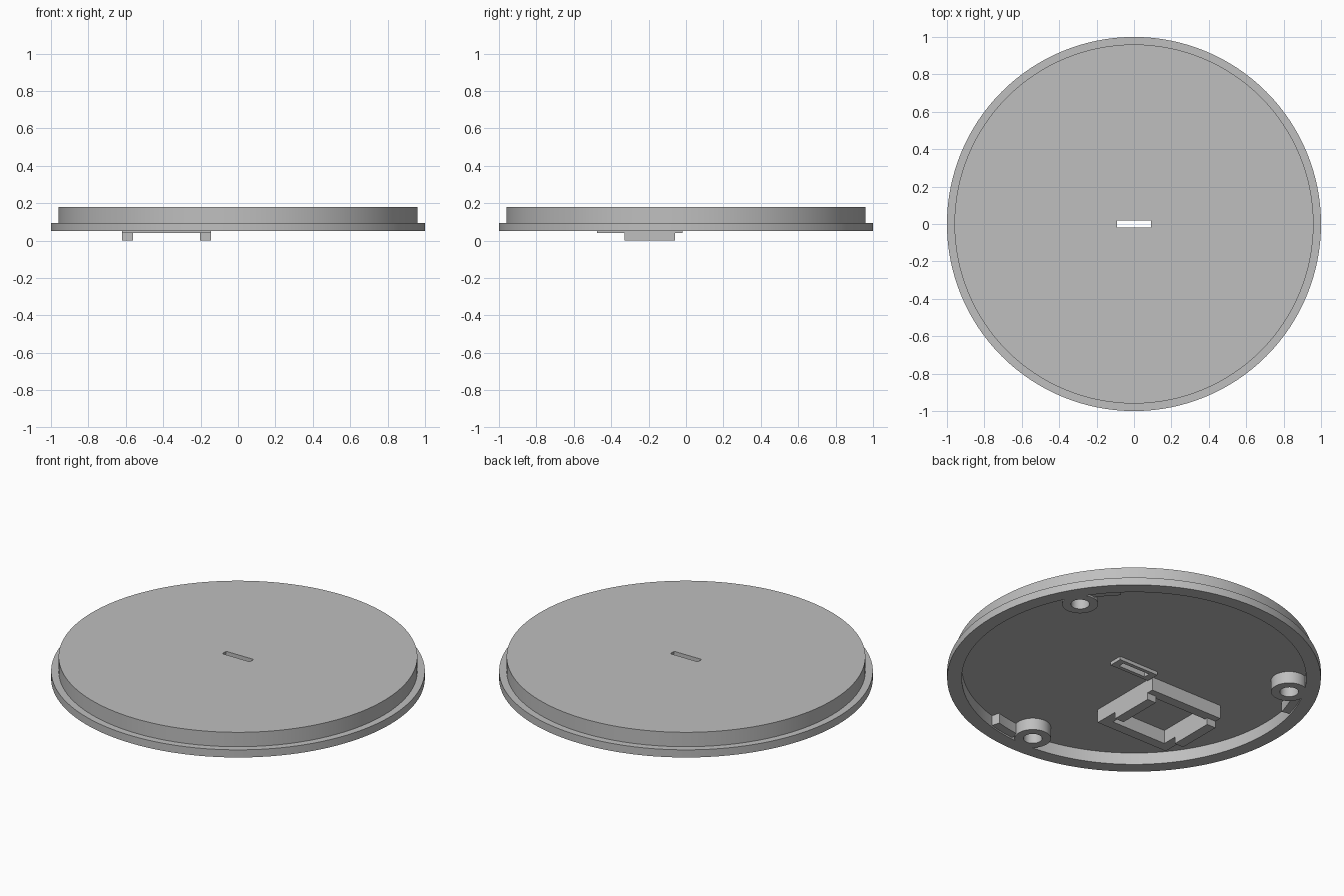
import bpy, bmesh
from math import radians, cos, sin, tau
from mathutils import Matrix, Vector

old = bpy.data.objects.get("Cube")
if old:
    bpy.data.objects.remove(old, do_unlink=True)

grey = bpy.data.materials.new("light_grey_plastic")
grey.use_nodes = True
COLOUR = (0.52, 0.52, 0.52, 1)
grey.diffuse_color = COLOUR
grey.node_tree.nodes["Principled BSDF"].inputs["Base Color"].default_value = COLOUR

CEILING = 0.12   # underside of the top plate
RIM = 0.05       # underside of the flange
INNER = 0.922    # inside radius of the wall
EMBED = 0.01     # how far parts sink into the plate


def finish(name, bm, smooth=False):
    bmesh.ops.recalc_face_normals(bm, faces=bm.faces)
    mesh = bpy.data.meshes.new(name)
    bm.to_mesh(mesh)
    bm.free()
    mesh.materials.append(grey)
    obj = bpy.data.objects.new(name, mesh)
    bpy.context.collection.objects.link(obj)
    bpy.ops.object.select_all(action='DESELECT')
    obj.select_set(True)
    bpy.context.view_layer.objects.active = obj
    if smooth:
        bpy.ops.object.shade_smooth_by_angle(angle=radians(30))
    return obj


def add_box(bm, x0, x1, y0, y1, z0, z1):
    size = Matrix.Diagonal((x1 - x0, y1 - y0, z1 - z0, 1))
    place = Matrix.Translation(((x0 + x1) / 2, (y0 + y1) / 2, (z0 + z1) / 2))
    bmesh.ops.create_cube(bm, size=1, matrix=place @ size)


def revolve(name, profile, steps, closed=False, centre=(0, 0), start=0, sweep=tau):
    """Turn an (r, z) profile about a vertical axis, capping partial sweeps."""
    bm = bmesh.new()
    verts = [bm.verts.new((r * cos(start), r * sin(start), z)) for r, z in profile]
    pairs = list(zip(verts, verts[1:]))
    if closed:
        pairs.append((verts[-1], verts[0]))
    edges = [bm.edges.new(p) for p in pairs]
    out = bmesh.ops.spin(bm, geom=verts + edges, cent=(0, 0, 0), axis=(0, 0, 1),
                         angle=sweep, steps=steps)
    if sweep < tau:
        bm.faces.new(verts)
        bm.faces.new([g for g in out["geom_last"] if isinstance(g, bmesh.types.BMVert)])
    bmesh.ops.remove_doubles(bm, verts=bm.verts, dist=1e-5)
    bmesh.ops.translate(bm, verts=bm.verts, vec=Vector((*centre, 0)))
    return finish(name, bm, smooth=True)


# Lid: top plate, stepped wall and flange in one turned profile
lid = revolve("lid", [(0, 0.18), (0.96, 0.18), (0.96, 0.095), (1, 0.095), (1, RIM),
                      (INNER, RIM), (INNER, CEILING), (0, CEILING)], 128)

# Raised rim around the slot, under the plate
bm = bmesh.new()
add_box(bm, -0.13, 0.13, -0.04, 0.04, 0.1, CEILING + EMBED)
slot_rim = finish("slot_rim", bm)

# Slot cut through plate and rim
bm = bmesh.new()
add_box(bm, -0.09, 0.09, -0.018, 0.018, 0, 0.3)
cutter = finish("slot_cutter", bm)
cutter.hide_render = True
for obj in (lid, slot_rim):
    bpy.context.view_layer.objects.active = obj
    cut = obj.modifiers.new("slot", 'BOOLEAN')
    cut.operation = 'DIFFERENCE'
    cut.solver = 'EXACT'
    cut.object = cutter
    bpy.ops.object.modifier_apply(modifier=cut.name)
bpy.data.objects.remove(cutter, do_unlink=True)

# Three screw bosses, each with a short rib along the wall
for i, degrees in enumerate((30, 150, 270), 1):
    a = radians(degrees)
    revolve(f"screw_boss_{i}", [(0.05, RIM), (0.097, RIM), (0.097, CEILING + EMBED),
                                (0.05, CEILING + EMBED)], 40, closed=True,
            centre=(0.843 * cos(a), 0.843 * sin(a)))
    revolve(f"wall_rib_{i}", [(0.875, 0.06), (0.935, 0.06), (0.935, CEILING + EMBED),
                              (0.875, CEILING + EMBED)], 6, closed=True,
            start=a + radians(5), sweep=radians(10.5))

# Holder frame under the plate: four walls, the two side walls with deeper rails
X0, X1, Y0, Y1 = -0.62, -0.145, -0.475, -0.02
WALL, LOW, TOP = 0.058, 0.04, CEILING + EMBED
for side, x in (("right", X0), ("left", X1 - WALL)):
    bm = bmesh.new()
    add_box(bm, x, x + WALL, Y0, Y1, LOW, TOP)
    finish(f"holder_{side}_wall", bm)
    bm = bmesh.new()
    add_box(bm, x, x + WALL, -0.33, -0.06, 0, LOW)
    finish(f"holder_{side}_rail", bm)
for side, y in (("front", Y0), ("back", Y1 - WALL)):
    bm = bmesh.new()
    add_box(bm, X0 + WALL, X1 - WALL, y, y + WALL, LOW, TOP)
    finish(f"holder_{side}_wall", bm)
